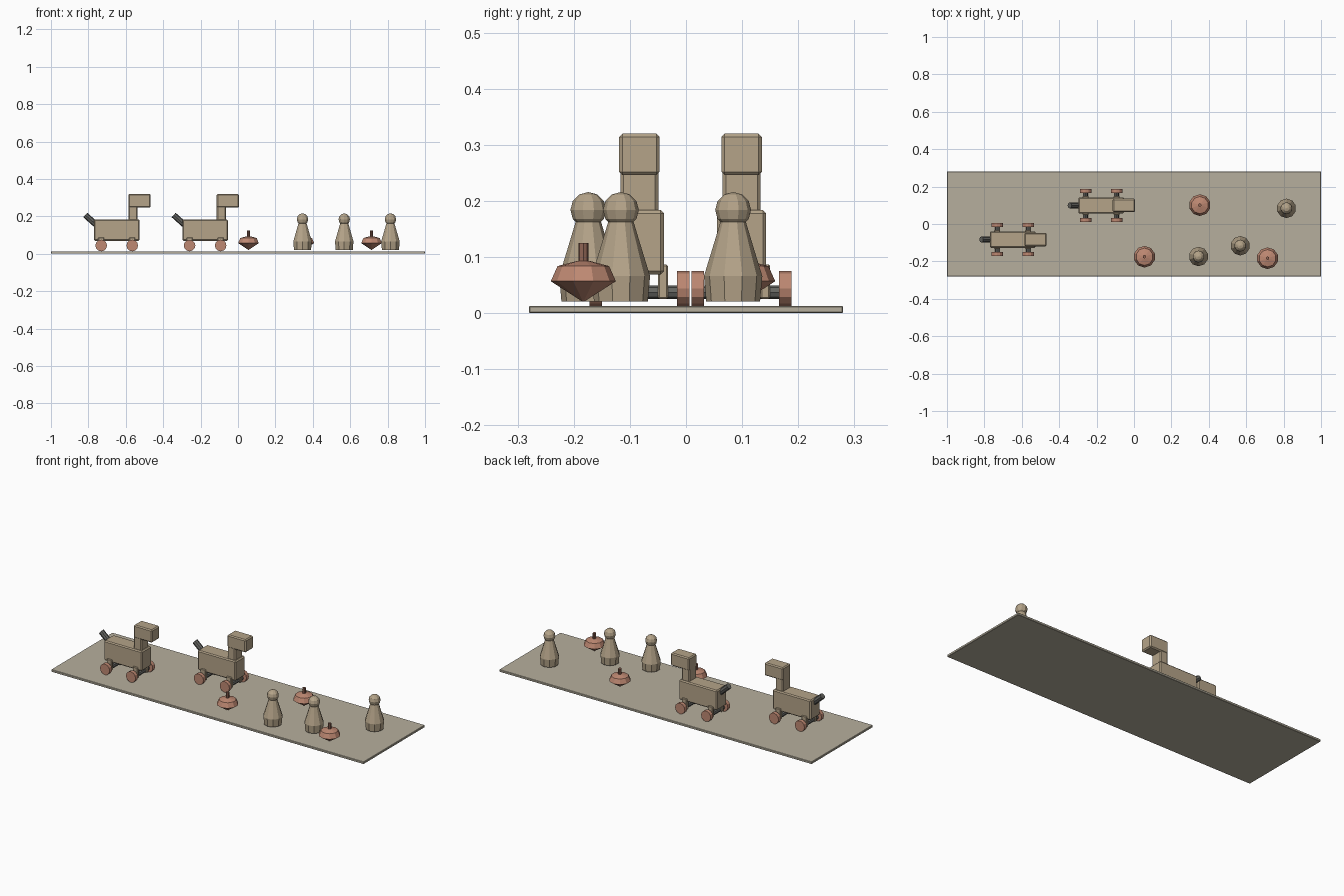
import bpy, bmesh, math
from mathutils import Matrix, Vector

if "Cube" in bpy.data.objects:
    bpy.data.objects.remove(bpy.data.objects["Cube"])


def material(name, rgb):
    m = bpy.data.materials.new(name)
    m.diffuse_color = (*rgb, 1)
    m.use_nodes = True
    m.node_tree.nodes["Principled BSDF"].inputs["Base Color"].default_value = m.diffuse_color
    return m


BOARD = material("board_wood", (0.47, 0.43, 0.34))
TAN = material("tan_wood", (0.46, 0.37, 0.25))
RED = material("red_wood", (0.52, 0.25, 0.17))
DARK = material("dark_metal", (0.13, 0.13, 0.12))
BROWN = material("brown_wood", (0.28, 0.13, 0.09))


def finish(name, bm, mat, bevel=0):
    bmesh.ops.recalc_face_normals(bm, faces=bm.faces)
    me = bpy.data.meshes.new(name)
    bm.to_mesh(me)
    bm.free()
    me.materials.append(mat)
    ob = bpy.data.objects.new(name, me)
    bpy.context.collection.objects.link(ob)
    if bevel:
        mod = ob.modifiers.new("Bevel", 'BEVEL')
        mod.width, mod.segments = bevel, 1
    return ob


def box(name, lo, hi, mat, bevel=0.006):
    lo, hi = Vector(lo), Vector(hi)
    bm = bmesh.new()
    bmesh.ops.create_cube(bm, size=1, matrix=Matrix.Translation((lo + hi) / 2)
                          @ Matrix.Diagonal((*(hi - lo), 1)))
    return finish(name, bm, mat, bevel)


def rod(name, a, b, r, mat, sides):
    a, b = Vector(a), Vector(b)
    rot = Vector((0, 0, 1)).rotation_difference(b - a).to_matrix().to_4x4()
    bm = bmesh.new()
    bmesh.ops.create_cone(bm, cap_ends=True, segments=sides, radius1=r, radius2=r,
                          depth=(b - a).length, matrix=Matrix.Translation((a + b) / 2) @ rot)
    return finish(name, bm, mat)


def lathe(name, x, y, profile, mat, sides=10):
    # stacked rings of (radius, height), capped at both ends
    bm = bmesh.new()
    rings = [[bm.verts.new((x + r * math.sin(2 * math.pi * i / sides),
                            y + r * math.cos(2 * math.pi * i / sides), z))
              for i in range(sides)] for r, z in profile]
    for a, b in zip(rings, rings[1:]):
        for i in range(sides):
            j = (i + 1) % sides
            bm.faces.new((a[i], a[j], b[j], b[i]))
    bm.faces.new(rings[0])
    bm.faces.new(rings[-1])
    return finish(name, bm, mat)


def horse(tag, x, y):
    # body, neck, head and tail
    box(f"horse_body_{tag}", (x - .122, y - .044, .069), (x + .122, y + .044, .184), TAN)
    box(f"horse_neck_{tag}", (x + .062, y - .034, .17), (x + .112, y + .034, .262), TAN)
    box(f"horse_head_{tag}", (x + .062, y - .036, .246), (x + .181, y + .036, .32), TAN)
    rod(f"horse_tail_{tag}", (x - .168, y, .207), (x - .11, y, .155), .016, DARK, 8)
    # axles with brackets and wheels
    for end, dx in (("rear", -.083), ("front", .083)):
        ax = x + dx
        rod(f"{end}_axle_{tag}", (ax, y - .08, .037), (ax, y + .08, .037), .012, DARK, 8)
        for side, s in (("right", -1), ("left", 1)):
            ys = sorted((y + s * .033, y + s * .051))
            box(f"{end}_bracket_{side}_{tag}", (ax - .016, ys[0], .025),
                (ax + .016, ys[1], .087), TAN, .003)
            rod(f"{end}_wheel_{side}_{tag}", (ax, y + s * .067, .044),
                (ax, y + s * .089, .044), .031, RED, 12)


def skittle(tag, x, y):
    # tapered body with a faceted ball head
    lathe(f"skittle_body_{tag}", x, y,
          [(.048, .021), (.052, .066), (.034, .125), (.022, .165)], TAN)
    bm = bmesh.new()
    bmesh.ops.create_uvsphere(bm, u_segments=10, v_segments=6, radius=.032,
                              matrix=Matrix.Translation((x, y, .184)))
    finish(f"skittle_head_{tag}", bm, TAN)


def spinning_top(tag, x, y):
    # pointed disc and its stem
    lathe(f"top_disc_{tag}", x, y,
          [(.002, .021), (.058, .057), (.046, .084), (.012, .093)], RED)
    rod(f"top_stem_{tag}", (x, y, .085), (x, y, .125), .009, BROWN, 8)


# display board
box("board", (-1, -.28, 0), (1, .28, .013), BOARD, .002)

# toys on the board
for i, p in enumerate([(-.6485, -.083), (-.176, .099)], 1):
    horse(i, *p)
for i, p in enumerate([(.345, -.174), (.568, -.116), (.815, .084)], 1):
    skittle(i, *p)
for i, p in enumerate([(.056, -.175), (.714, -.183), (.352, .101)], 1):
    spinning_top(i, *p)
